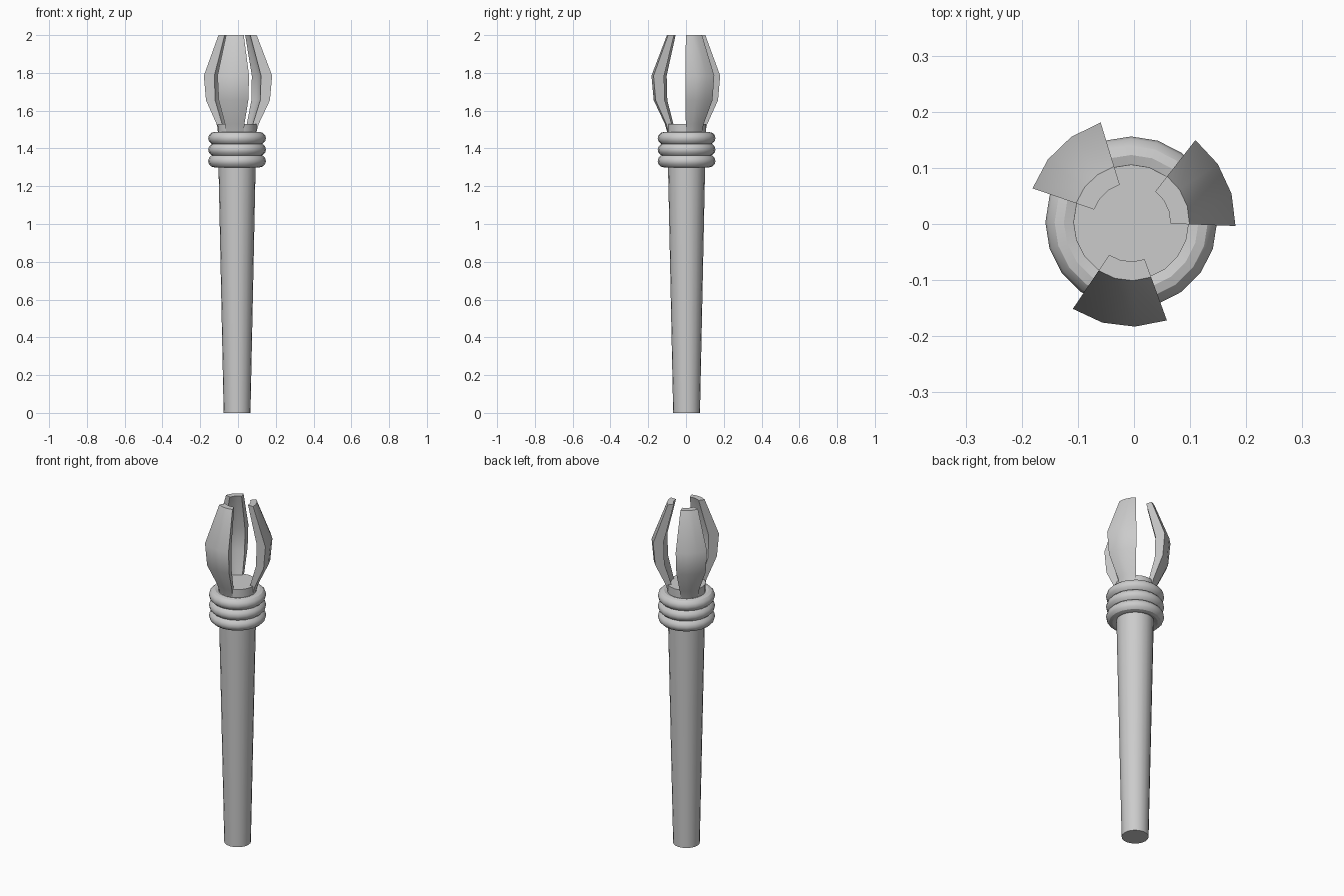
import bpy
import bmesh
from math import cos, sin, radians

if "Cube" in bpy.data.objects:
    bpy.data.objects.remove(bpy.data.objects["Cube"])

CX, CY = -0.005, 0.003


def finish(bm, name):
    bmesh.ops.recalc_face_normals(bm, faces=bm.faces)
    mesh = bpy.data.meshes.new(name)
    bm.to_mesh(mesh)
    bm.free()
    ob = bpy.data.objects.new(name, mesh)
    bpy.context.collection.objects.link(ob)
    smooth(ob)


def smooth(ob):
    bpy.ops.object.select_all(action='DESELECT')
    ob.select_set(True)
    bpy.context.view_layer.objects.active = ob
    bpy.ops.object.shade_smooth_by_angle(angle=radians(30))


# Tapered handle
bpy.ops.mesh.primitive_cone_add(vertices=20, radius1=0.071, radius2=0.103,
                                depth=1.53, location=(CX, CY, 0.765))
handle = bpy.context.object
handle.name = "handle"
smooth(handle)

# Three stacked collar rings
for i in range(3):
    bpy.ops.mesh.primitive_torus_add(major_segments=20, minor_segments=12,
                                     major_radius=0.12, minor_radius=0.033,
                                     location=(CX, CY, 1.333 + 0.0605 * i))
    ring = bpy.context.object
    ring.name = f"collar_ring_{i + 1}"
    smooth(ring)

# Curved prongs: (height, inner radius, outer radius), swept through 54 degrees
PROFILE = [(1.46, 0.07, 0.095), (1.53, 0.084, 0.115), (1.655, 0.123, 0.174),
           (1.785, 0.127, 0.186), (2.0, 0.07, 0.104)]
LOOP = [(ri, z) for z, ri, ro in PROFILE] + [(ro, z) for z, ri, ro in reversed(PROFILE)]


def prong(name, start):
    bm = bmesh.new()
    sections = []
    for k in range(4):
        a = radians(start + 18 * k)
        sections.append([bm.verts.new((CX + r * cos(a), CY + r * sin(a), z))
                         for r, z in LOOP])
    n = len(LOOP)
    for s, t in zip(sections, sections[1:]):
        for j in range(n):
            bm.faces.new((s[j], s[(j + 1) % n], t[(j + 1) % n], t[j]))
    # End walls, built as quads between inner and outer edges
    for s in (sections[0], sections[-1]):
        for j in range(len(PROFILE) - 1):
            bm.faces.new((s[j], s[j + 1], s[n - 2 - j], s[n - 1 - j]))
    finish(bm, name)


for i, start in enumerate((-2, 107, 236)):
    prong(f"prong_{i + 1}", start)
